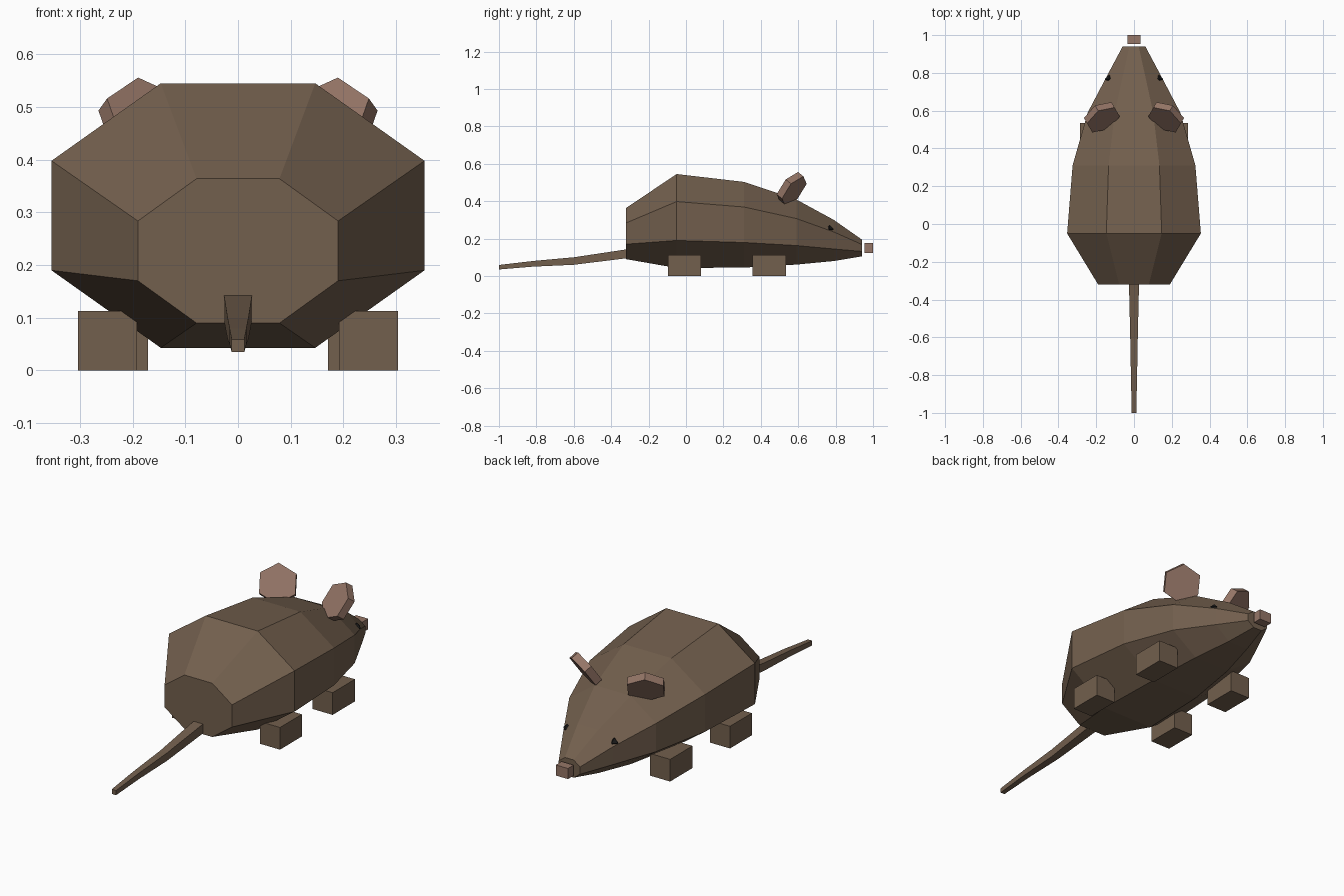
import bpy, bmesh
from math import pi, cos, sin, radians
from mathutils import Vector, Matrix

if "Cube" in bpy.data.objects:
    bpy.data.objects.remove(bpy.data.objects["Cube"])


def material(name, rgb):
    m = bpy.data.materials.new(name)
    m.diffuse_color = (*rgb, 1)
    m.use_nodes = True
    m.node_tree.nodes["Principled BSDF"].inputs["Base Color"].default_value = m.diffuse_color
    return m


FUR = material("fur", (0.17, 0.115, 0.075))
SKIN = material("skin", (0.30, 0.18, 0.135))
DARK = material("dark", (0.01, 0.01, 0.01))


def finish(name, bm, mat):
    bmesh.ops.recalc_face_normals(bm, faces=bm.faces)
    me = bpy.data.meshes.new(name)
    bm.to_mesh(me)
    bm.free()
    me.materials.append(mat)
    ob = bpy.data.objects.new(name, me)
    bpy.context.collection.objects.link(ob)
    return ob


def loft(name, sections, sides, mat):
    """Join flat-sided rings along y; each section is (y, z centre, half width, half height)."""
    bm = bmesh.new()
    k = cos(pi / sides)
    rings = []
    for y, zc, hw, hh in sections:
        angles = [2 * pi * (i + 0.5) / sides for i in range(sides)]
        rings.append([bm.verts.new((hw / k * cos(a), y, zc + hh / k * sin(a))) for a in angles])
    for a, b in zip(rings, rings[1:]):
        for i in range(sides):
            j = (i + 1) % sides
            bm.faces.new((a[i], a[j], b[j], b[i]))
    bm.faces.new(rings[0])
    bm.faces.new(rings[-1])
    return finish(name, bm, mat)


def box(name, centre, size, mat):
    bm = bmesh.new()
    bmesh.ops.create_cube(bm, size=1, matrix=Matrix.Translation(centre) @ Matrix.Diagonal((*size, 1)))
    return finish(name, bm, mat)


# Octagonal body tapering to the snout
loft("body", [
    (-0.32, 0.227, 0.19, 0.137),
    (-0.05, 0.294, 0.354, 0.251),
    (0.31, 0.274, 0.325, 0.229),
    (0.59, 0.235, 0.245, 0.174),
    (0.79, 0.19, 0.14, 0.11),
    (0.94, 0.15, 0.06, 0.045),
], 8, FUR)

# Square tapered tail
loft("tail", [
    (-0.30, 0.121, 0.027, 0.024),
    (-0.60, 0.080, 0.020, 0.020),
    (-0.82, 0.065, 0.016, 0.015),
    (-1.00, 0.047, 0.012, 0.012),
], 4, FUR)

# Nose, just off the snout tip
box("nose", (0, 0.977, 0.15), (0.068, 0.046, 0.054), SKIN)

for s, side in ((-1, "left"), (1, "right")):
    # Block feet
    box(side + "_tail_end_foot", (s * 0.248, -0.008, 0.0565), (0.112, 0.176, 0.113), FUR)
    box(side + "_head_end_foot", (s * 0.228, 0.445, 0.0565), (0.114, 0.18, 0.113), FUR)

    # Hexagonal ear plate: turned inward and leaning towards the nose
    turn, lean = radians(30), radians(35)
    u = Vector((s * cos(turn), -sin(turn), 0))
    v = Vector((s * sin(turn) * sin(lean), cos(turn) * sin(lean), cos(lean)))
    n = u.cross(v)
    frame = Matrix((v, n.cross(v), n)).transposed().to_4x4()
    bm = bmesh.new()
    bmesh.ops.create_circle(bm, cap_ends=True, segments=6, radius=0.097)
    # first corner is put on the leaning axis whichever way the circle starts
    bm.verts.ensure_lookup_table()
    c = bm.verts[0].co
    spin = Matrix.Rotation(-Vector((1, 0)).angle_signed(c.xy) * -1, 4, 'Z')
    bm.transform(spin)
    top = bmesh.ops.extrude_face_region(bm, geom=bm.faces[:])["geom"]
    bmesh.ops.translate(bm, vec=(0, 0, 0.04), verts=[g for g in top if isinstance(g, bmesh.types.BMVert)])
    bm.transform(Matrix.Translation((s * 0.17, 0.565, 0.465)) @ frame @ Matrix.Translation((0, 0, -0.02)))
    finish(side + "_ear", bm, SKIN)

    # Small faceted eye, half sunk into the head
    bm = bmesh.new()
    bmesh.ops.create_uvsphere(bm, u_segments=4, v_segments=2, radius=0.022,
                              matrix=Matrix.Translation((s * 0.133, 0.768, 0.25)))
    finish(side + "_eye", bm, DARK)
